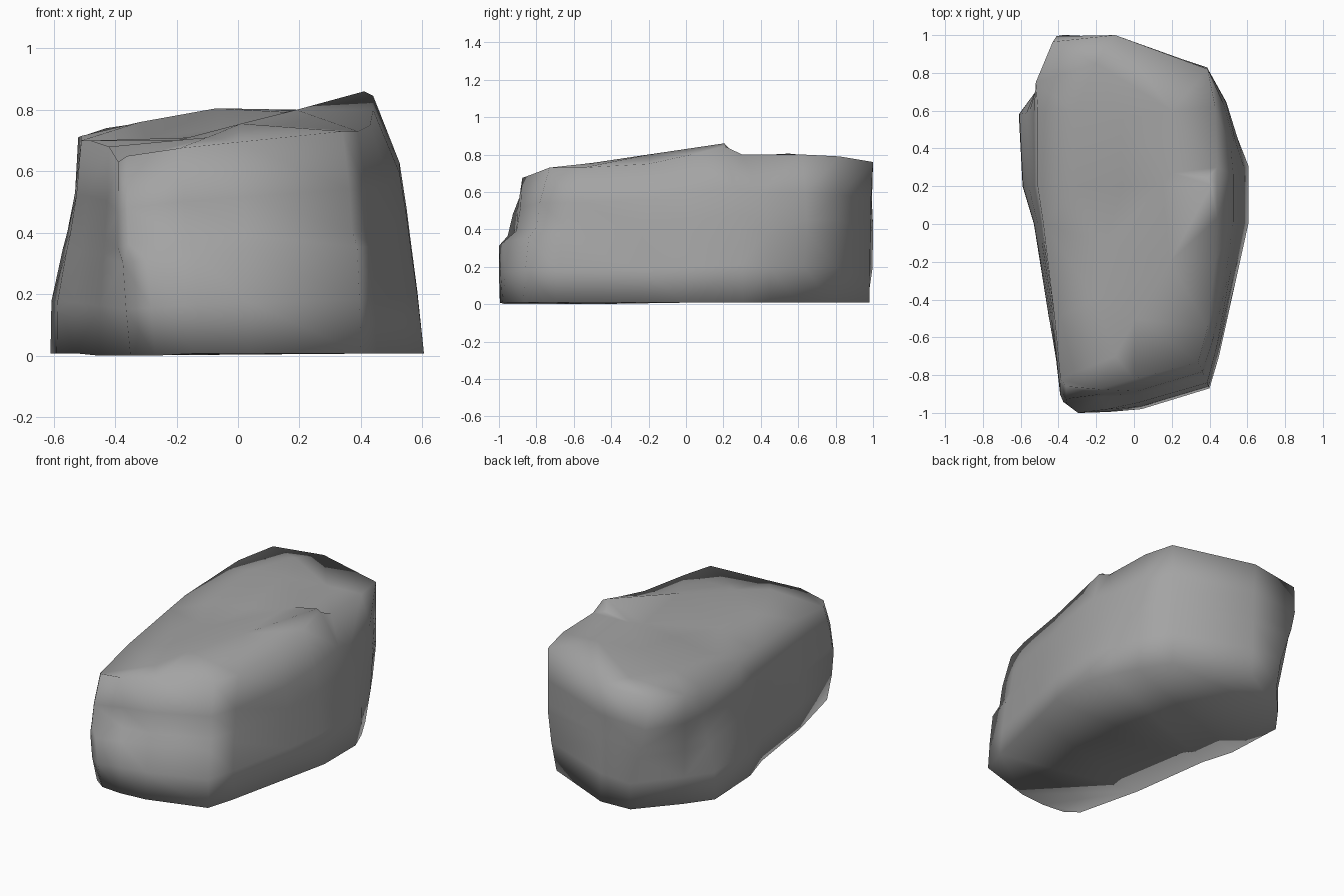
import bpy, bmesh
from math import sin, pi
from mathutils import Vector
from mathutils.geometry import delaunay_2d_cdt

if "Cube" in bpy.data.objects:
    bpy.data.objects.remove(bpy.data.objects["Cube"])

# Footprint on the ground, counter-clockwise from the front left corner
base = [(-.27, -.97), (-.13, -.995), (.04, -.98), (.40, -.87), (.45, -.7), (.55, -.25),
        (.605, 0), (.605, .31), (.55, .45), (.47, .60), (.36, .78), (-.09, .98),
        (-.29, .97), (-.50, .73), (-.61, .58), (-.59, .2), (-.53, 0), (-.45, -.5), (-.35, -.91)]

# Matching top rim
rim = [(-.36, -.86, .65), (-.19, -.875, .675), (0, -.82, .695), (.34, -.73, .73), (.39, -.55, .73),
       (.43, -.2, .75), (.44, .03, .80), (.44, .205, .845), (.44, .30, .80), (.43, .62, .80),
       (.39, .82, .79), (-.1, 1, .76), (-.43, .965, .74), (-.52, .75, .71), (-.51, .6, .715),
       (-.51, .2, .70), (-.48, 0, .70), (-.42, -.5, .68), (-.39, -.82, .63)]

# Diagonal ridge, the hollow left of it, and the raised back
ridge = [(-.1, -.7, .71), (.01, -.5, .755), (.19, -.2, .80), (.41, .205, .86)]
hollow = [(-.2, -.4, .70), (-.15, -.1, .71), (-.3, .2, .705), (-.06, .2, .74), (.15, .21, .775)]
back = [(.39, .245, .80), (.2, .27, .79), (-.07, .55, .805), (.2, .6, .80),
        (-.32, .6, .76), (-.2, .85, .775)]
crown = ridge + hollow + back

# Wall profile: height fraction, then inset of the right wall, left wall and front left foot
levels = [(0, 0, 0, 0), (.24, .13, .03, 0), (.48, .29, .4, .08),
          (.56, .34, .55, .75), (.74, .48, .8, .85), (1, 1, 1, 1)]
foot = {0: 1, 1: .8, 2: .3, 3: .4, 4: .2, 18: .6}
bulge = {0: .07, 18: .05, 8: .03, 9: .05, 10: .04, 12: .04}
left = range(12, 18)

bm = bmesh.new()
n = len(base)
rings = []
for t, inset, left_inset, foot_inset in levels:
    ring = []
    for i, (b, r) in enumerate(zip(base, rim)):
        bottom = Vector((*b, 0 if i in (0, 17, 18) else .008))
        top = Vector(r)
        k = foot.get(i, 0)
        wall = left_inset if i in left else inset
        p = bottom.lerp(top, wall * (1 - k) + foot_inset * k)
        p += Vector((*b, 0)).normalized() * bulge.get(i, 0) * sin(pi * t)
        p.y = max(-1, min(1, p.y))
        p.z = bottom.z + (top.z - bottom.z) * t
        ring.append(bm.verts.new(p))
    rings.append(ring)

# Walls and underside
for low, high in zip(rings, rings[1:]):
    for i in range(n):
        j = (i + 1) % n
        bm.faces.new((low[i], low[j], high[j], high[i]))
bm.faces.new(rings[0][::-1])

# Top surface, triangulated between rim and crown with the ridge kept as an edge
top_verts = rings[-1] + [bm.verts.new(p) for p in crown]
edges = [(i, (i + 1) % n) for i in range(n)] + [(n + a, n + a + 1) for a in range(3)]
out = delaunay_2d_cdt([v.co.xy for v in top_verts], edges, [list(range(n))], 1, 1e-5)
for tri in out[2]:
    bm.faces.new([top_verts[out[3][k][0]] for k in tri])

bmesh.ops.triangulate(bm, faces=[f for f in bm.faces if len(f.verts) > 3])
bmesh.ops.recalc_face_normals(bm, faces=bm.faces)
for f in bm.faces:
    f.smooth = True

mesh = bpy.data.meshes.new("boulder")
bm.to_mesh(mesh)
bm.free()
boulder = bpy.data.objects.new("boulder", mesh)
bpy.context.collection.objects.link(boulder)

# Darker stone grey
stone = bpy.data.materials.new("stone")
stone.diffuse_color = (.37, .37, .37, 1)
stone.use_nodes = True
stone.node_tree.nodes["Principled BSDF"].inputs["Base Color"].default_value = stone.diffuse_color
mesh.materials.append(stone)
